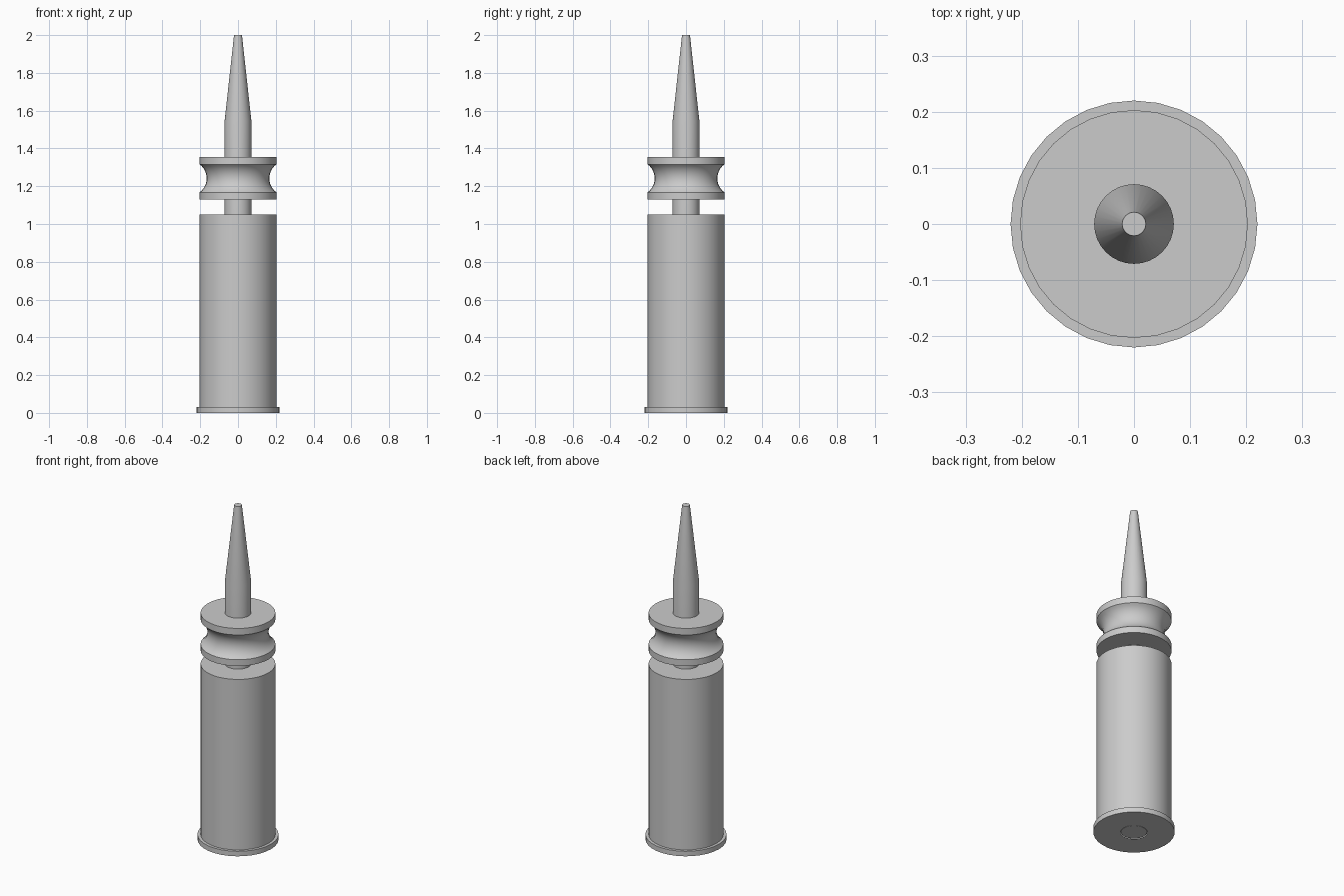
import bpy, bmesh, math

if "Cube" in bpy.data.objects:
    bpy.data.objects.remove(bpy.data.objects["Cube"])

SIDES = 32


def lathe(name, profile):
    """Revolve an (r, z) profile around z; radius 0 ends become a single pole."""
    bm = bmesh.new()
    rings = []
    for r, z in profile:
        if r == 0:
            rings.append([bm.verts.new((0, 0, z))] * SIDES)
        else:
            rings.append([bm.verts.new((r * math.cos(a), r * math.sin(a), z))
                          for a in (math.tau * i / SIDES for i in range(SIDES))])
    for low, high in zip(rings, rings[1:]):
        for i in range(SIDES):
            j = (i + 1) % SIDES
            quad = [low[i], low[j], high[j], high[i]]
            bm.faces.new(list(dict.fromkeys(quad)))
    bmesh.ops.recalc_face_normals(bm, faces=bm.faces)
    mesh = bpy.data.meshes.new(name)
    bm.to_mesh(mesh)
    bm.free()
    obj = bpy.data.objects.new(name, mesh)
    bpy.context.collection.objects.link(obj)
    bpy.ops.object.select_all(action='DESELECT')
    obj.select_set(True)
    bpy.context.view_layer.objects.active = obj
    bpy.ops.object.shade_smooth_by_angle(angle=math.radians(30))
    return obj


# Cylindrical case with a rim, open in the middle of the base for the cap
lathe("case", [(0.073, 0), (0.22, 0), (0.22, 0.03), (0.203, 0.03),
               (0.203, 1.05), (0, 1.05)])

# Small round cap set in the base
lathe("base_cap", [(0, 0.001), (0.07, 0.001), (0.073, 0.004), (0.073, 0.03), (0, 0.03)])

# Grooved spool: circular arc waist between two flanges
half, depth, mid = 0.074, 0.037, 1.242
rad = (half ** 2 + depth ** 2) / (2 * depth)
span = math.asin(half / rad)
groove = []
for k in range(13):
    a = span * (k / 6 - 1)
    groove.append((0.203 + rad - depth - rad * math.cos(a), mid + rad * math.sin(a)))
lathe("spool", [(0, 1.13), (0.203, 1.13)] + groove + [(0.203, 1.355), (0, 1.355)])

# Rod from the case through the spool, tapering to a blunt point
lathe("pointed_rod", [(0, 1.04), (0.071, 1.04), (0.071, 1.545), (0.021, 2.0), (0, 2.0)])
